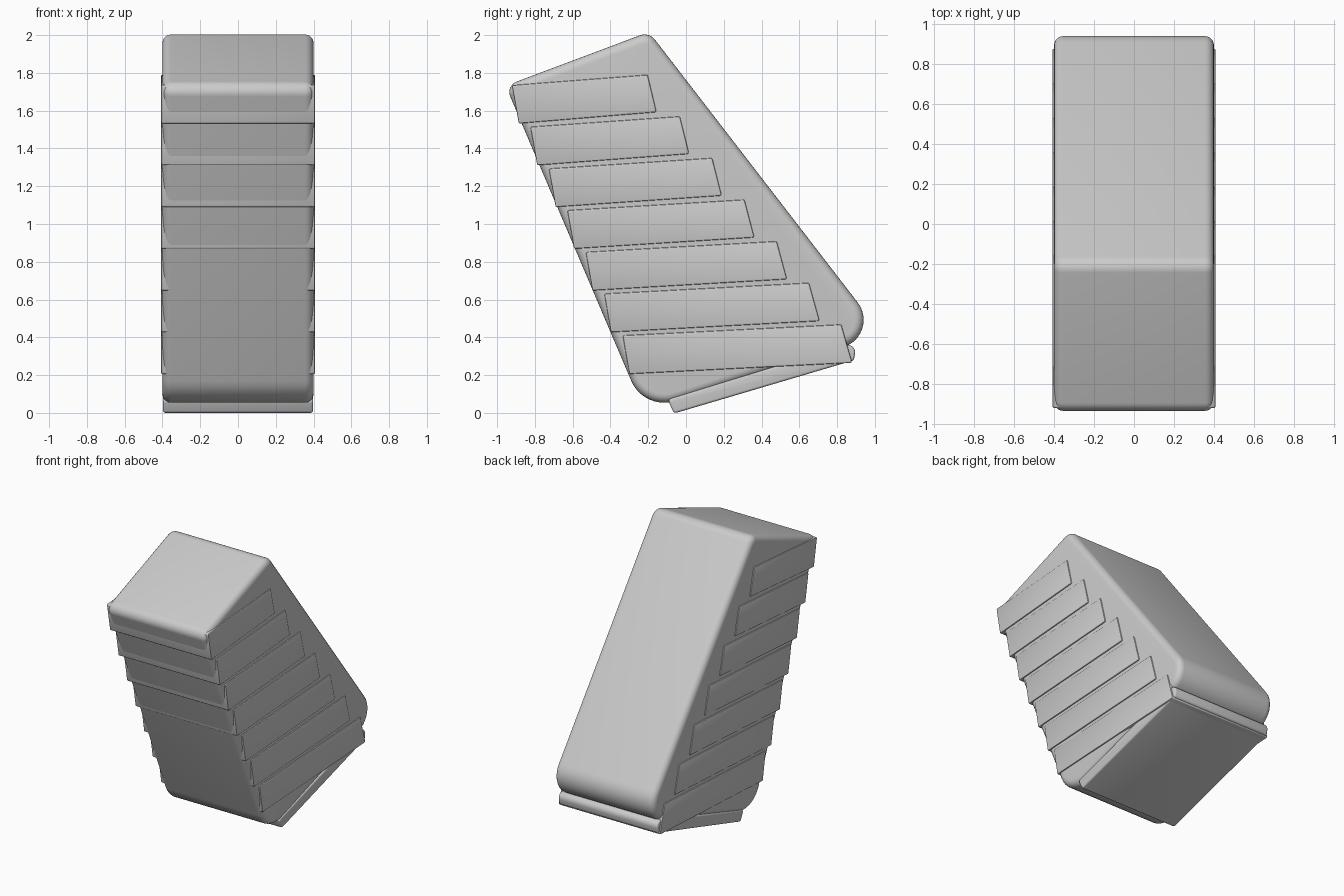
import bpy, bmesh, math
from mathutils import Vector

if "Cube" in bpy.data.objects:
    bpy.data.objects.remove(bpy.data.objects["Cube"])


def rounded(corners, segs):
    """Round a counter-clockwise (y, z, radius) outline into a point list."""
    pts = []
    n = len(corners)
    for i, (y, z, r) in enumerate(corners):
        c = Vector((y, z))
        a = (Vector(corners[i - 1][:2]) - c).normalized()
        b = (Vector(corners[(i + 1) % n][:2]) - c).normalized()
        half = a.angle(b) / 2
        centre = c + (a + b).normalized() * (r / math.sin(half))
        t = r / math.tan(half)
        p, q = c + a * t - centre, c + b * t - centre
        turn = math.atan2(p.x * q.y - p.y * q.x, p.dot(q))
        start = math.atan2(p.y, p.x)
        for k in range(segs + 1):
            ang = start + turn * k / segs
            pts.append((centre.x + r * math.cos(ang), centre.y + r * math.sin(ang)))
    return pts


def prism(name, corners, half_width, rim, segs=6, rim_segs=3):
    """Extrude a rounded y-z outline across x and soften both side rims."""
    pts = rounded(corners, segs)
    bm = bmesh.new()
    left = [bm.verts.new((-half_width, y, z)) for y, z in pts]
    right = [bm.verts.new((half_width, y, z)) for y, z in pts]
    n = len(pts)
    caps = [bm.faces.new(left), bm.faces.new(right)]
    for i in range(n):
        j = (i + 1) % n
        bm.faces.new((left[i], left[j], right[j], right[i]))
    bmesh.ops.recalc_face_normals(bm, faces=bm.faces[:])
    edges = list({e for f in caps for e in f.edges})
    bmesh.ops.bevel(bm, geom=edges, offset=rim, segments=rim_segs,
                    profile=0.5, affect='EDGES', clamp_overlap=True)
    me = bpy.data.meshes.new(name)
    bm.to_mesh(me)
    bm.free()
    ob = bpy.data.objects.new(name, me)
    bpy.context.collection.objects.link(ob)
    bpy.ops.object.select_all(action='DESELECT')
    ob.select_set(True)
    bpy.context.view_layer.objects.active = ob
    bpy.ops.object.shade_smooth_by_angle(angle=math.radians(35))
    return ob


# Slanted main body
prism("body", [(-0.222, 0.01, 0.19), (1.04, 0.415, 0.15),
               (-0.196, 2.017, 0.07), (-0.955, 1.732, 0.06)],
      0.40, 0.045, segs=10, rim_segs=5)

# Tilted base plate
prism("base_plate", [(-0.063, -0.003, 0.018), (0.888, 0.278, 0.018),
                     (0.908, 0.378, 0.04), (-0.098, 0.072, 0.018)],
      0.398, 0.012)

# Seven full-width slats, lengthening towards the bottom
top_slat = [(-0.885, 1.532), (-0.156, 1.592), (-0.203, 1.790), (-0.922, 1.735)]
low_slat = [(-0.300, 0.206), (0.880, 0.265), (0.822, 0.468), (-0.335, 0.410)]
for i in range(7):
    t = i / 6
    outline = [(a[0] + (b[0] - a[0]) * t, a[1] + (b[1] - a[1]) * t, 0.009)
               for a, b in zip(top_slat, low_slat)]
    prism(f"slat_{i + 1}", outline, 0.408, 0.007, segs=3, rim_segs=2)
